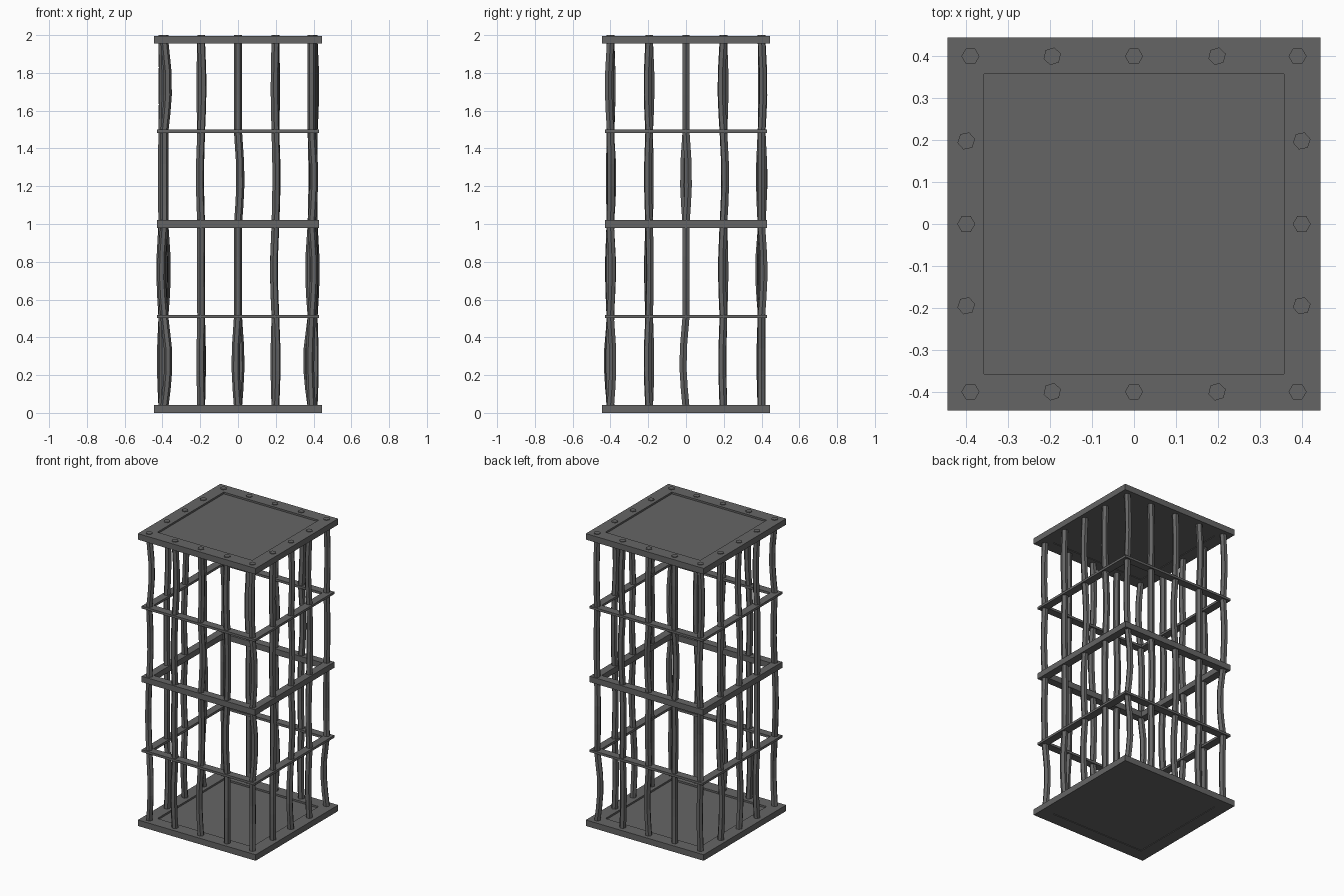
import bpy, bmesh, math, random
from mathutils import Vector

if "Cube" in bpy.data.objects:
    bpy.data.objects.remove(bpy.data.objects["Cube"])

random.seed(4)
iron = bpy.data.materials.new("dark_iron")
iron.diffuse_color = (0.13, 0.13, 0.13, 1)
iron.use_nodes = True
iron.node_tree.nodes["Principled BSDF"].inputs["Base Color"].default_value = iron.diffuse_color


def finish(name, bm):
    bmesh.ops.recalc_face_normals(bm, faces=bm.faces)
    me = bpy.data.meshes.new(name)
    bm.to_mesh(me)
    bm.free()
    me.materials.append(iron)
    ob = bpy.data.objects.new(name, me)
    bpy.context.collection.objects.link(ob)
    return ob


def square_ring(bm, outer, inner, z0, z1):
    """Square frame with a rectangular section swept round four corners."""
    corners = [(-1, -1), (1, -1), (1, 1), (-1, 1)]
    rows = [[bm.verts.new((sx * r, sy * r, z))
             for r, z in ((outer, z0), (outer, z1), (inner, z1), (inner, z0))]
            for sx, sy in corners]
    for i in range(4):
        a, b = rows[i], rows[(i + 1) % 4]
        for j in range(4):
            k = (j + 1) % 4
            bm.faces.new((a[j], b[j], b[k], a[k]))


def frame(name, outer, inner, z0, z1):
    bm = bmesh.new()
    square_ring(bm, outer, inner, z0, z1)
    return finish(name, bm)


def panel(name, half, z0, z1):
    bm = bmesh.new()
    bmesh.ops.create_cube(bm, size=1)
    for v in bm.verts:
        v.co = (v.co.x * 2 * half, v.co.y * 2 * half, z0 if v.co.z < 0 else z1)
    return finish(name, bm)


# Floor and roof: thick border with a slightly sunken panel
for name, z in (("floor", 0.0), ("roof", 1.955)):
    frame(name + "_border", 0.445, 0.358, z, z + 0.041)
    panel(name + "_panel", 0.358, z + 0.004, z + 0.029)

# Horizontal bands
frame("lower_band", 0.428, 0.375, 0.503, 0.519)
frame("middle_band", 0.428, 0.375, 0.98, 1.02)
frame("upper_band", 0.428, 0.375, 1.483, 1.499)

# Bent bars: each span between bands bows sideways by its own offset
KNOTS = [0.03, 0.51, 1.0, 1.49, 1.97]
PROFILE = [(0.2, 0.6), (0.4, 1.0), (0.65, 0.95), (0.85, 0.4)]


def bar(name, x, y, bends, turn):
    path = [Vector((x, y, 0.015))]
    for i, (dx, dy) in enumerate(bends):
        a, b = KNOTS[i], KNOTS[i + 1]
        path.append(Vector((x, y, a)))
        path += [Vector((x + dx * w, y + dy * w, a + (b - a) * t)) for t, w in PROFILE]
    path += [Vector((x, y, 1.97)), Vector((x, y, 2.0))]
    bm = bmesh.new()
    angles = [turn + i * math.tau / 6 for i in range(6)]
    rings = [[bm.verts.new(p + Vector((math.cos(t), math.sin(t), 0)) * 0.0215)
              for t in angles] for p in path]
    for lo, hi in zip(rings, rings[1:]):
        for i in range(6):
            j = (i + 1) % 6
            bm.faces.new((lo[i], lo[j], hi[j], hi[i]))
    bm.faces.new(rings[0][::-1])
    bm.faces.new(rings[-1])
    finish(name, bm)


def small_bends():
    return [(random.uniform(-.008, .008), random.uniform(-.01, .01)) for _ in range(4)]


# Corner bars
bar("front_left_corner_bar", -.39, -.4,
    [(.02, -.015), (-.014, .01), (0, .012), (.018, 0)], 0)
bar("front_right_corner_bar", .39, -.4,
    [(-.008, .012), (.012, .008), (.012, .004), (0, -.01)], 0)
bar("back_left_corner_bar", -.39, .4,
    [(.006, 0), (.012, -.014), (0, .012), (-.01, 0)], 0)
bar("back_right_corner_bar", .39, .4,
    [(-.022, 0), (-.012, .012), (.004, 0), (0, .008)], 0)

# Intermediate bars on each side
for i, p in enumerate((-.195, 0, .198)):
    for side, s in (("front", -1), ("back", 1)):
        bends = small_bends()
        if p == 0:
            bends = [(.012 * s, 0), (0, .008), (.012, 0), (0, .008)]
        bar(f"{side}_bar_{i + 1}", p, .4 * s, bends, 0 if p == 0 else .3)
    for side, s in (("left", -1), ("right", 1)):
        bends = small_bends()
        if p == 0:
            bends = [(0, -.015), (.01 * s, 0), (0, .012 * s), (.008, 0)]
        bar(f"{side}_bar_{i + 1}", .4 * s, p, bends, 0 if p == 0 else .2)
